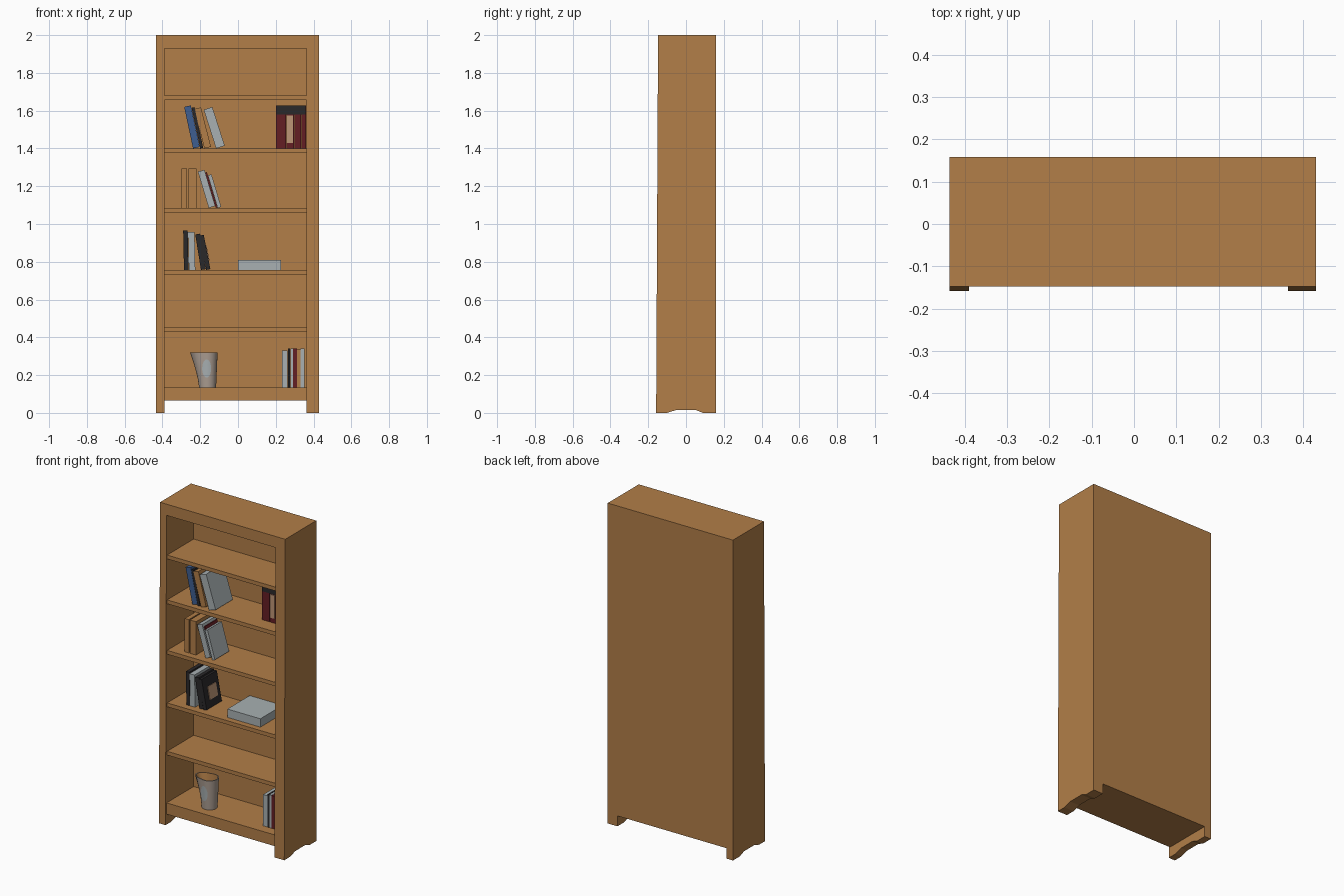
import bpy, bmesh, math
from mathutils import Matrix, Vector

if "Cube" in bpy.data.objects:
    bpy.data.objects.remove(bpy.data.objects["Cube"])


def srgb(r, g, b):
    def lin(v):
        v /= 255
        return v / 12.92 if v <= 0.04045 else ((v + 0.055) / 1.055) ** 2.4
    return (lin(r), lin(g), lin(b), 1)


def material(name, *rgb):
    m = bpy.data.materials.new(name)
    m.diffuse_color = srgb(*rgb)
    m.use_nodes = True
    m.node_tree.nodes["Principled BSDF"].inputs["Base Color"].default_value = m.diffuse_color
    return m


WOOD = material("oak_wood", 178, 126, 72)
GREY = material("pale_grey", 168, 176, 178)
BLUE = material("blue_cover", 62, 94, 145)
RED = material("dark_red_cover", 100, 30, 36)
BLACK = material("black_cover", 42, 40, 42)
TAN = material("pale_tan", 190, 150, 118)
CLAY = material("warm_grey_ceramic", 170, 156, 145)


def finish(name, bm, *mats):
    bmesh.ops.recalc_face_normals(bm, faces=bm.faces)
    me = bpy.data.meshes.new(name)
    bm.to_mesh(me)
    bm.free()
    ob = bpy.data.objects.new(name, me)
    bpy.context.collection.objects.link(ob)
    for m in mats:
        me.materials.append(m)
    return ob


def box(name, x, y, z, mat, lean=0):
    """Box from ranges; a lean tips it to -x about its lower left edge."""
    bm = bmesh.new()
    bmesh.ops.create_cube(bm, size=1)
    for v in bm.verts:
        v.co = Vector([r[0] + (c + 0.5) * (r[1] - r[0]) for c, r in zip(v.co, (x, y, z))])
    if lean:
        bmesh.ops.rotate(bm, verts=bm.verts, cent=(x[0], 0, z[0]),
                         matrix=Matrix.Rotation(-lean, 3, 'Y'))
    return finish(name, bm, mat)


def side_panel(name, x0, x1):
    """Side with a shallow arch at the floor and a slightly raked front."""
    profile = [(-0.158, 0), (-0.148, 2), (0.158, 2), (0.158, 0),
               (0.09, 0), (0.05, 0.016), (-0.05, 0.016), (-0.10, 0)]
    bm = bmesh.new()
    face = bm.faces.new([bm.verts.new((x0, y, z)) for y, z in profile])
    ext = bmesh.ops.extrude_face_region(bm, geom=[face])
    bmesh.ops.translate(bm, vec=(x1 - x0, 0, 0),
                        verts=[g for g in ext["geom"] if isinstance(g, bmesh.types.BMVert)])
    return finish(name, bm, WOOD)


# Case
L, R, BACK = -0.39, 0.363, 0.12
side_panel("left_side", -0.435, L)
side_panel("right_side", R, 0.43)
box("top_board", (L, R), (-0.148, 0.158), (1.93, 2), WOOD)
box("back_panel", (L, R), (BACK, 0.158), (0.065, 1.93), WOOD)
box("base_board", (L, R), (-0.148, BACK), (0.065, 0.135), WOOD)

# Shelves
TOPS = [0.455, 0.757, 1.085, 1.40, 1.68]
for i, t in enumerate(TOPS):
    box(f"shelf_{i + 1}", (L, R), (-0.142, BACK), (t - 0.024, t), WOOD)


def book(name, x, thick, z, height, mat, lean=0, y=(-0.11, 0.05)):
    return box(name, (x, x + thick), y, (z, z + height), mat, lean)


# Upper shelf: leaning books
z = TOPS[3]
book("blue_book", -0.238, 0.036, z, 0.225, BLUE, 0.21)
book("black_book_thin", -0.200, 0.016, z, 0.22, BLACK, 0.21)
book("wood_tone_book", -0.178, 0.036, z, 0.215, WOOD, 0.25)
book("grey_book", -0.116, 0.048, z, 0.215, GREY, 0.31, (-0.12, 0.05))

# Upper shelf: red set on the right
for i, (x, t) in enumerate([(0.202, 0.052), (0.256, 0.04), (0.298, 0.035), (0.335, 0.026)]):
    book(f"red_book_{i + 1}", x, t, z, 0.228, RED, 0, (-0.05, 0.10))
box("red_book_label", (0.258, 0.292), (-0.055, -0.049), (1.43, 1.575), TAN)
box("red_book_dark_band", (0.204, 0.358), (-0.054, -0.049), (1.58, 1.627), BLACK)

# Third shelf from below: upright and leaning books
z = TOPS[2]
book("upright_book_1", -0.298, 0.028, z, 0.208, WOOD, 0, (-0.10, 0.04))
book("upright_book_2", -0.262, 0.042, z, 0.208, WOOD, 0, (-0.10, 0.04))
book("leaning_grey_book_1", -0.155, 0.036, z, 0.20, GREY, 0.29, (-0.10, 0.04))
book("leaning_red_book", -0.117, 0.008, z, 0.195, RED, 0.29, (-0.09, 0.03))
book("leaning_grey_book_2", -0.108, 0.020, z, 0.18, GREY, 0.29, (-0.10, 0.04))

# Second shelf: dark books and a book lying flat
z = TOPS[1]
book("dark_book_1", -0.286, 0.024, z, 0.208, BLACK, 0.02, (-0.10, 0.05))
book("grey_upright_book", -0.260, 0.034, z, 0.20, GREY, 0.02, (-0.10, 0.05))
book("dark_book_2", -0.196, 0.026, z, 0.19, BLACK, 0.16, (-0.10, 0.05))
book("dark_book_3", -0.168, 0.022, z, 0.185, BLACK, 0.19, (-0.10, 0.05))
box("dark_book_cover_patch", (-0.147, -0.143), (-0.06, 0.02), (z + 0.05, z + 0.13), TAN, 0.19) \
    .location.x = -0.008
box("flat_book", (0, 0.228), (-0.105, 0.115), (z, z + 0.052), GREY)

# Bottom shelf: row of books
z = 0.135
for i, (x, t, h, m) in enumerate([(0.233, 0.030, 0.195, GREY), (0.264, 0.012, 0.205, BLACK),
                                  (0.277, 0.014, 0.205, GREY), (0.292, 0.020, 0.205, RED),
                                  (0.313, 0.018, 0.20, WOOD), (0.332, 0.020, 0.205, GREY)]):
    book(f"low_book_{i + 1}", x, t, z, h, m, 0, (-0.085, 0.06))

# Pitcher: tapered cup with a spout, hollow inside
CX, CY, N = -0.161, -0.05, 24


def radius(h):
    return 0.045 + 0.008 * h


def cup_point(a, h, inset=0):
    spout = 0.04 * max(0, -math.cos(a)) ** 4 * h ** 1.5
    r = radius(h) + spout - inset
    return (CX + r * math.cos(a), CY + r * math.sin(a), z + 0.185 * h)


bm = bmesh.new()
rings = []
for h, inset in [(0, 0), (0.25, 0), (0.5, 0), (0.75, 0), (1, 0), (1, 0.006),
                 (0.75, 0.006), (0.5, 0.006), (0.08, 0.006)]:
    rings.append([bm.verts.new(cup_point(2 * math.pi * i / N, h, inset)) for i in range(N)])
for k, (a, b) in enumerate(zip(rings, rings[1:])):
    for i in range(N):
        f = bm.faces.new((a[i], a[(i + 1) % N], b[(i + 1) % N], b[i]))
        f.material_index = 1 if k > 4 else 0
bm.faces.new(rings[0])
bm.faces.new(rings[-1]).material_index = 1
pitcher = finish("pitcher", bm, CLAY, WOOD)

# Oval patch wrapped on the pitcher's front
bm = bmesh.new()
oval = []
for s in (1, 0.5):
    ring = []
    for i in range(20):
        t = 2 * math.pi * i / 20
        dx, h = -0.005 + 0.024 * s * math.cos(t), 0.54 + 0.26 * s * math.sin(t)
        y = CY - math.sqrt((radius(h) + 0.002) ** 2 - dx * dx)
        ring.append(bm.verts.new((CX + dx, y, z + 0.185 * h)))
    oval.append(ring)
for i in range(20):
    j = (i + 1) % 20
    bm.faces.new((oval[0][i], oval[0][j], oval[1][j], oval[1][i]))
bm.faces.new(oval[1])
patch = finish("pitcher_patch", bm, GREY)

for ob in (pitcher, patch):
    bpy.ops.object.select_all(action='DESELECT')
    ob.select_set(True)
    bpy.context.view_layer.objects.active = ob
    bpy.ops.object.shade_smooth_by_angle(angle=math.radians(40))
